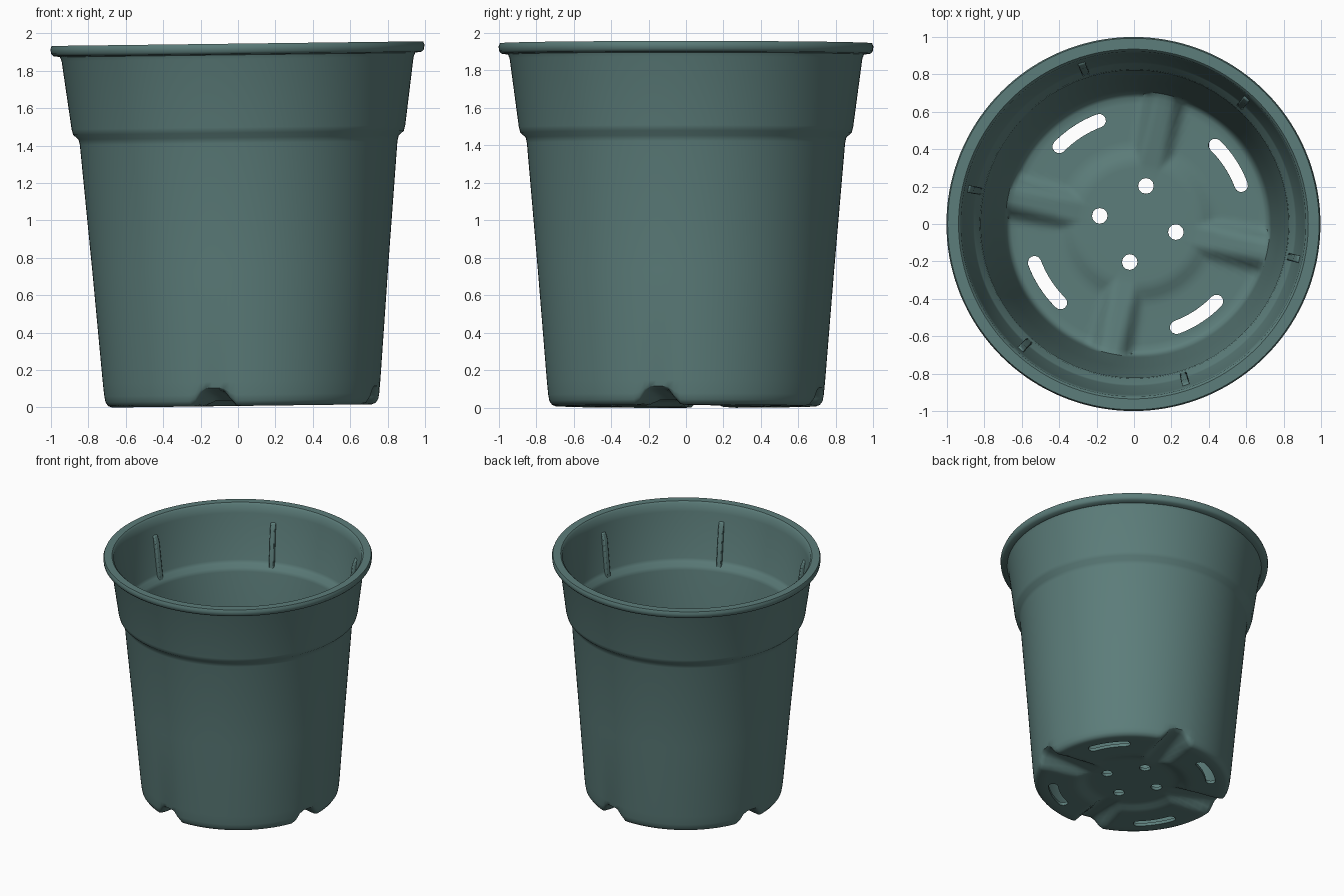
import bpy, bmesh, math
from mathutils import Matrix, Vector

if "Cube" in bpy.data.objects:
    bpy.data.objects.remove(bpy.data.objects["Cube"])

SEG = 144
TWIST = math.radians(-12)          # all features are turned by this angle
TILT = Matrix.Translation((0.021, 0, 0.008)) @ Matrix.Rotation(-0.0125, 4, 'Y')

mat = bpy.data.materials.new("grey green plastic")
mat.diffuse_color = (0.107, 0.205, 0.195, 1)
mat.use_nodes = True
mat.node_tree.nodes["Principled BSDF"].inputs["Base Color"].default_value = mat.diffuse_color


def make_object(name, bm):
    bmesh.ops.recalc_face_normals(bm, faces=bm.faces)
    me = bpy.data.meshes.new(name)
    bm.to_mesh(me)
    bm.free()
    ob = bpy.data.objects.new(name, me)
    bpy.context.collection.objects.link(ob)
    me.materials.append(mat)
    return ob


def smooth(t):
    t = min(max(t, 0), 1)
    return t * t * (3 - 2 * t)


def lift(r, a):
    """Height of the raised centre and the four radial foot grooves."""
    h = 0.03 * smooth((0.43 - r) / 0.11)
    for k in range(4):
        d = a - TWIST - k * math.pi / 2
        u, v = r * math.cos(d), r * math.sin(d)
        if u > 0:
            t = min(max((u - 0.3) / 0.4, 0), 1)
            h = max(h, (0.03 + 0.055 * t) * smooth((0.125 - abs(v)) / 0.085))
    return h


# Pot profile: radius, height, share of floor lift; from under the floor, over the rim, back inside
floor_r = [0.06, 0.14, 0.24, 0.30, 0.33, 0.36, 0.39, 0.42, 0.45, 0.52, 0.58, 0.64]
profile = [(r, 0.0, 1) for r in floor_r]
profile += [(0.695, 0.0, 1), (0.715, 0.008, 0.95), (0.729, 0.028, 0.8), (0.735, 0.06, 0.45),
            (0.742, 0.13, 0), (0.79, 0.72, 0), (0.849, 1.405, 0), (0.856, 1.435, 0),
            (0.884, 1.46, 0), (0.892, 1.49, 0), (0.941, 1.855, 0), (0.95, 1.877, 0),
            (0.985, 1.882, 0), (0.997, 1.895, 0), (1.0, 1.92, 0), (0.993, 1.937, 0),
            (0.935, 1.937, 0), (0.922, 1.925, 0), (0.913, 1.86, 0), (0.866, 1.50, 0),
            (0.858, 1.475, 0), (0.828, 1.45, 0), (0.822, 1.42, 0), (0.765, 0.72, 0),
            (0.715, 0.15, 0.1), (0.708, 0.07, 0.6), (0.695, 0.038, 0.9), (0.675, 0.026, 1)]
profile += [(r, 0.025, 1) for r in reversed(floor_r)]

bm = bmesh.new()
rings = []
for r, z, w in profile:
    ring = []
    for i in range(SEG):
        a = 2 * math.pi * i / SEG
        ring.append(bm.verts.new((r * math.cos(a), r * math.sin(a), z + w * lift(r, a))))
    rings.append(ring)
for lo, hi in zip(rings, rings[1:]):
    for i in range(SEG):
        j = (i + 1) % SEG
        bm.faces.new((lo[i], lo[j], hi[j], hi[i]))
bm.faces.new(rings[0])
bm.faces.new(rings[-1])
pot = make_object("plant_pot", bm)

# Drain holes: four round ones near the centre, four curved slots further out
bm = bmesh.new()


def add_cutter(outline):
    vs = [bm.verts.new((x, y, -0.1)) for x, y in outline]
    f = bm.faces.new(vs)
    out = bmesh.ops.extrude_face_region(bm, geom=[f])["geom"]
    bmesh.ops.translate(bm, vec=(0, 0, 0.3), verts=[g for g in out if isinstance(g, bmesh.types.BMVert)])


def polar(r, a):
    return r * math.cos(a), r * math.sin(a)


for k in range(4):
    a0 = TWIST + k * math.pi / 2
    cx, cy = polar(0.208, a0)
    add_cutter([(cx + 0.042 * math.cos(t * math.pi / 6), cy + 0.042 * math.sin(t * math.pi / 6))
                for t in range(12)])
    mid, half, w, R = a0 + math.pi / 4, math.radians(12.5), 0.036, 0.59
    pts = [polar(R + w, mid + half * (s / 4 - 1)) for s in range(9)]
    for end, sign in ((mid + half, 1), (mid - half, -1)):
        ex, ey = polar(R, end)
        base = end if sign > 0 else end + math.pi
        for s in range(1, 6):
            dx, dy = polar(w, base + s * math.pi / 6)
            pts.append((ex + dx, ey + dy))
        if sign > 0:
            pts += [polar(R - w, mid - half * (s / 4 - 1)) for s in range(9)]
    add_cutter(pts)
cutter = make_object("drain_hole_cutter", bm)
cutter.hide_render = True

mod = pot.modifiers.new("drain_holes", 'BOOLEAN')
mod.operation = 'DIFFERENCE'
mod.solver = 'EXACT'
mod.object = cutter
bpy.context.view_layer.objects.active = pot
pot.select_set(True)
bpy.ops.object.modifier_apply(modifier=mod.name)
bpy.data.objects.remove(cutter, do_unlink=True)

# Six small upright stacking ribs inside the upper band
bm = bmesh.new()
rib = [(0.834, 1.445), (0.872, 1.465), (0.914, 1.80), (0.895, 1.80), (0.874, 1.75)]
for k in range(6):
    a = TWIST + k * math.pi / 3
    out, side = Vector((math.cos(a), math.sin(a), 0)), Vector((-math.sin(a), math.cos(a), 0))
    ends = [[bm.verts.new(out * r + side * s + Vector((0, 0, z))) for r, z in rib] for s in (-0.02, 0.02)]
    bm.faces.new(ends[0])
    bm.faces.new(ends[1])
    for i in range(len(rib)):
        j = (i + 1) % len(rib)
        bm.faces.new((ends[0][i], ends[0][j], ends[1][j], ends[1][i]))
ribs = make_object("stacking_ribs", bm)
bev = ribs.modifiers.new("soft_edges", 'BEVEL')
bev.width = 0.008
bev.segments = 2

# The whole pot leans very slightly to the left
for ob in (pot, ribs):
    ob.data.transform(TILT)
    bpy.ops.object.select_all(action='DESELECT')
    ob.select_set(True)
    bpy.context.view_layer.objects.active = ob
    bpy.ops.object.shade_smooth_by_angle(angle=math.radians(40))
